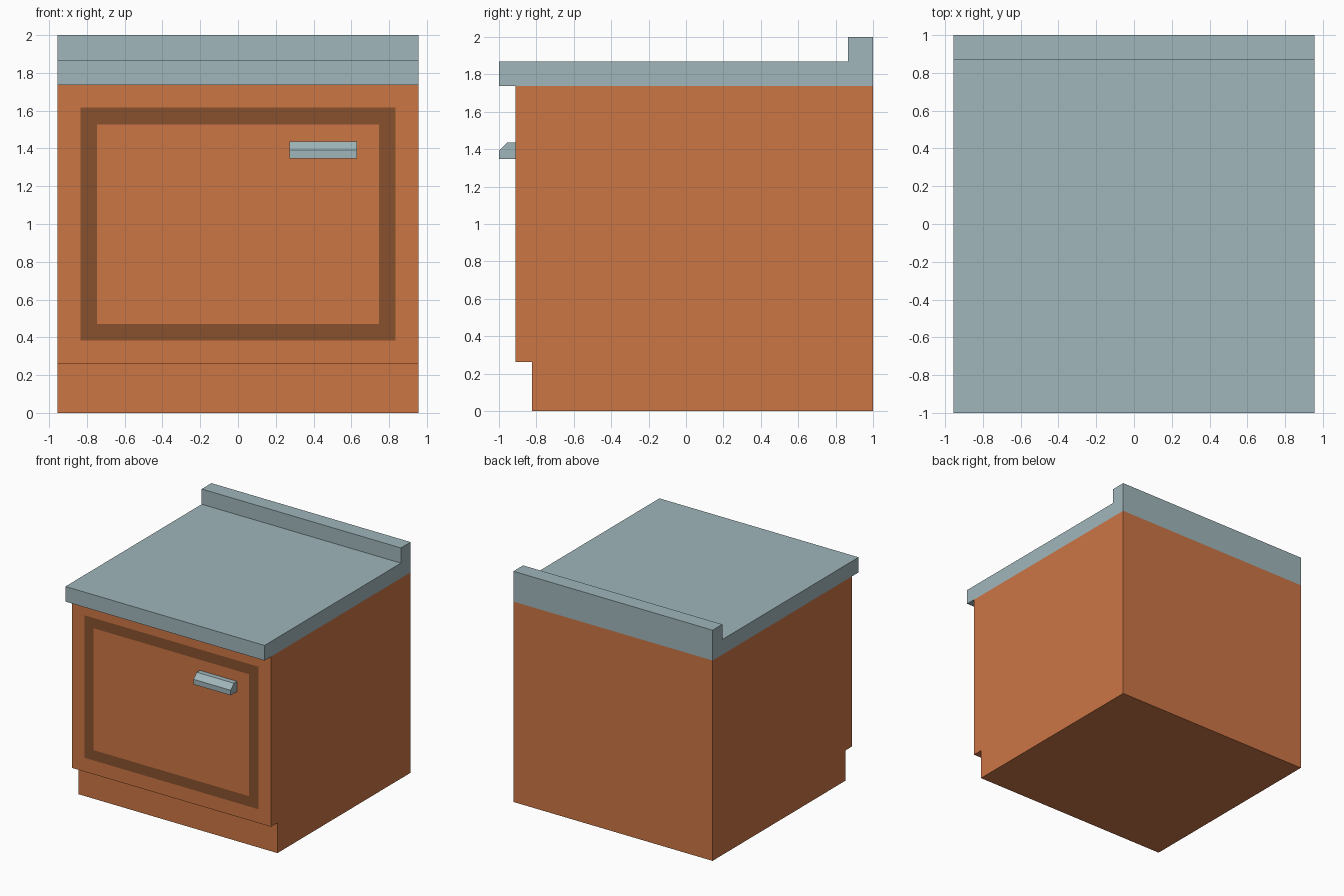
import bpy
import bmesh

if "Cube" in bpy.data.objects:
    bpy.data.objects.remove(bpy.data.objects["Cube"])


def material(name, rgb):
    # sRGB 0-255 to linear
    lin = [((c / 255 + 0.055) / 1.055) ** 2.4 for c in rgb]
    m = bpy.data.materials.new(name)
    m.diffuse_color = (*lin, 1)
    m.use_nodes = True
    m.node_tree.nodes["Principled BSDF"].inputs["Base Color"].default_value = m.diffuse_color
    return m


wood = material("wood", (204, 118, 69))
dark_wood = material("dark wood", (137, 81, 46))
grey = material("pale grey", (160, 182, 187))


def extrude_profile(name, profile, x0, x1, mats, edit=None):
    """Extrude a (y, z) profile along x into a closed solid."""
    bm = bmesh.new()
    face = bm.faces.new([bm.verts.new((x0, y, z)) for y, z in profile])
    res = bmesh.ops.extrude_face_region(bm, geom=[face], use_keep_orig=True)
    moved = [v for v in res["geom"] if isinstance(v, bmesh.types.BMVert)]
    bmesh.ops.translate(bm, verts=moved, vec=(x1 - x0, 0, 0))
    bmesh.ops.recalc_face_normals(bm, faces=bm.faces[:])
    if edit:
        edit(bm)
    mesh = bpy.data.meshes.new(name)
    bm.to_mesh(mesh)
    bm.free()
    for m in mats:
        mesh.materials.append(m)
    obj = bpy.data.objects.new(name, mesh)
    bpy.context.collection.objects.link(obj)
    return obj


def door_frame(bm):
    # Flush dark border on the front panel, made with two insets
    bm.normal_update()
    front = next(f for f in bm.faces
                 if f.normal.y < -0.9 and f.calc_center_median().z > 0.5)
    bmesh.ops.inset_individual(bm, faces=[front], thickness=0.12,
                               use_even_offset=True)
    ring = bmesh.ops.inset_individual(bm, faces=[front], thickness=0.089,
                                      use_even_offset=True)
    for f in ring["faces"]:
        f.material_index = 1
    front.material_index = 0


W = 0.955

# Cabinet body with recessed toe kick
extrude_profile("cabinet_body",
                [(-0.823, 0), (1, 0), (1, 1.737), (-0.912, 1.737),
                 (-0.912, 0.262), (-0.823, 0.262)],
                -W, W, [wood, dark_wood], door_frame)

# Countertop with raised back edge
extrude_profile("countertop",
                [(-1, 1.737), (1, 1.737), (1, 2), (0.867, 2),
                 (0.867, 1.868), (-1, 1.868)],
                -W, W, [grey])

# Door handle with chamfered top front edge
extrude_profile("door_handle",
                [(-0.912, 1.348), (-0.912, 1.436), (-0.956, 1.436),
                 (-1, 1.392), (-1, 1.348)],
                0.273, 0.63, [grey])
